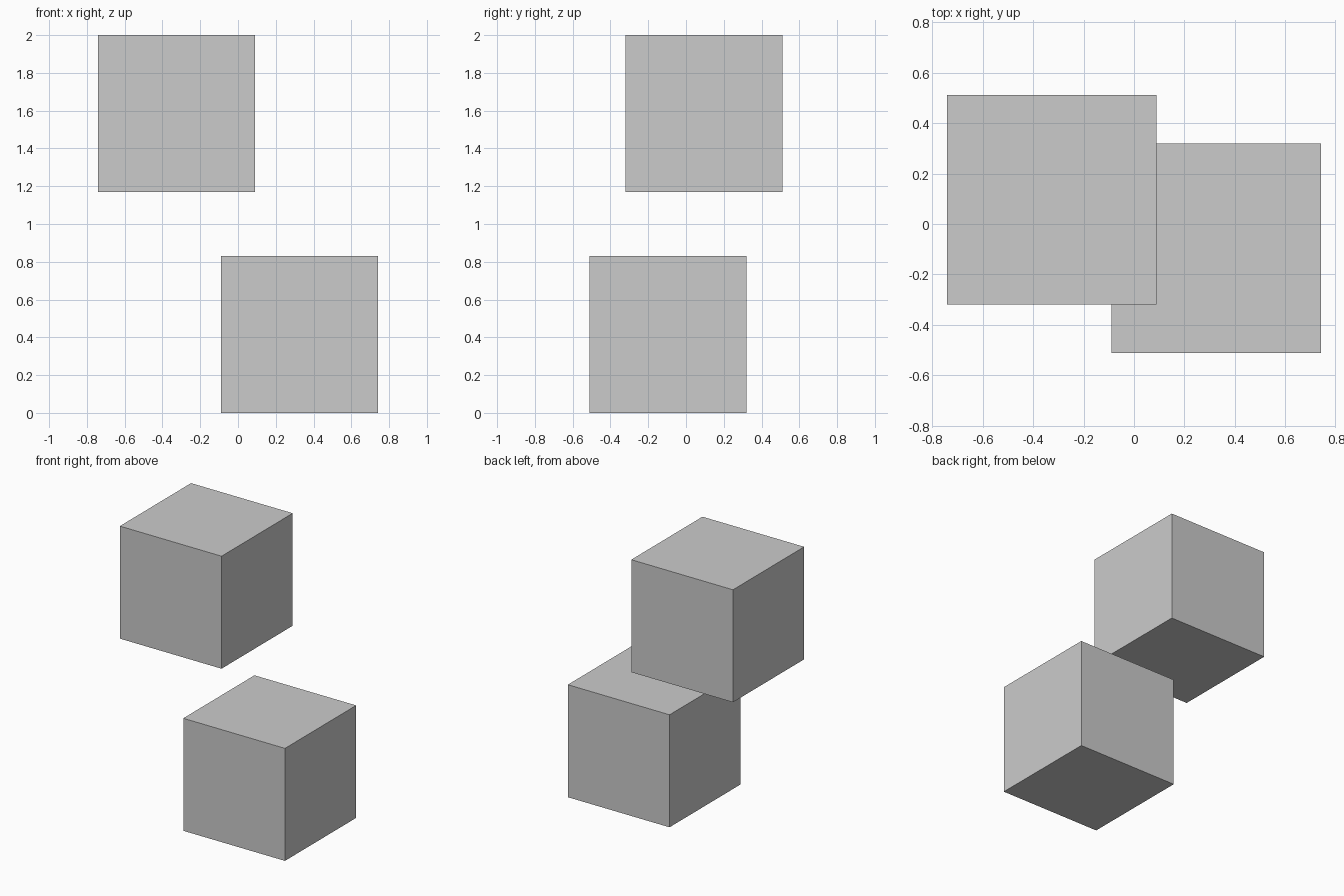
import bpy

if "Cube" in bpy.data.objects:
    bpy.data.objects.remove(bpy.data.objects["Cube"])

SIZE = 0.83


def add_cube(name, x, y, z):
    bpy.ops.mesh.primitive_cube_add(size=SIZE, location=(x, y, z))
    bpy.context.object.name = name


# Two equal cubes, placed point-symmetrically about the model's centre
for name, side in (("lower_cube", 1), ("upper_cube", -1)):
    add_cube(name, 0.326 * side, -0.096 * side, 1 - (1 - SIZE / 2) * side)
